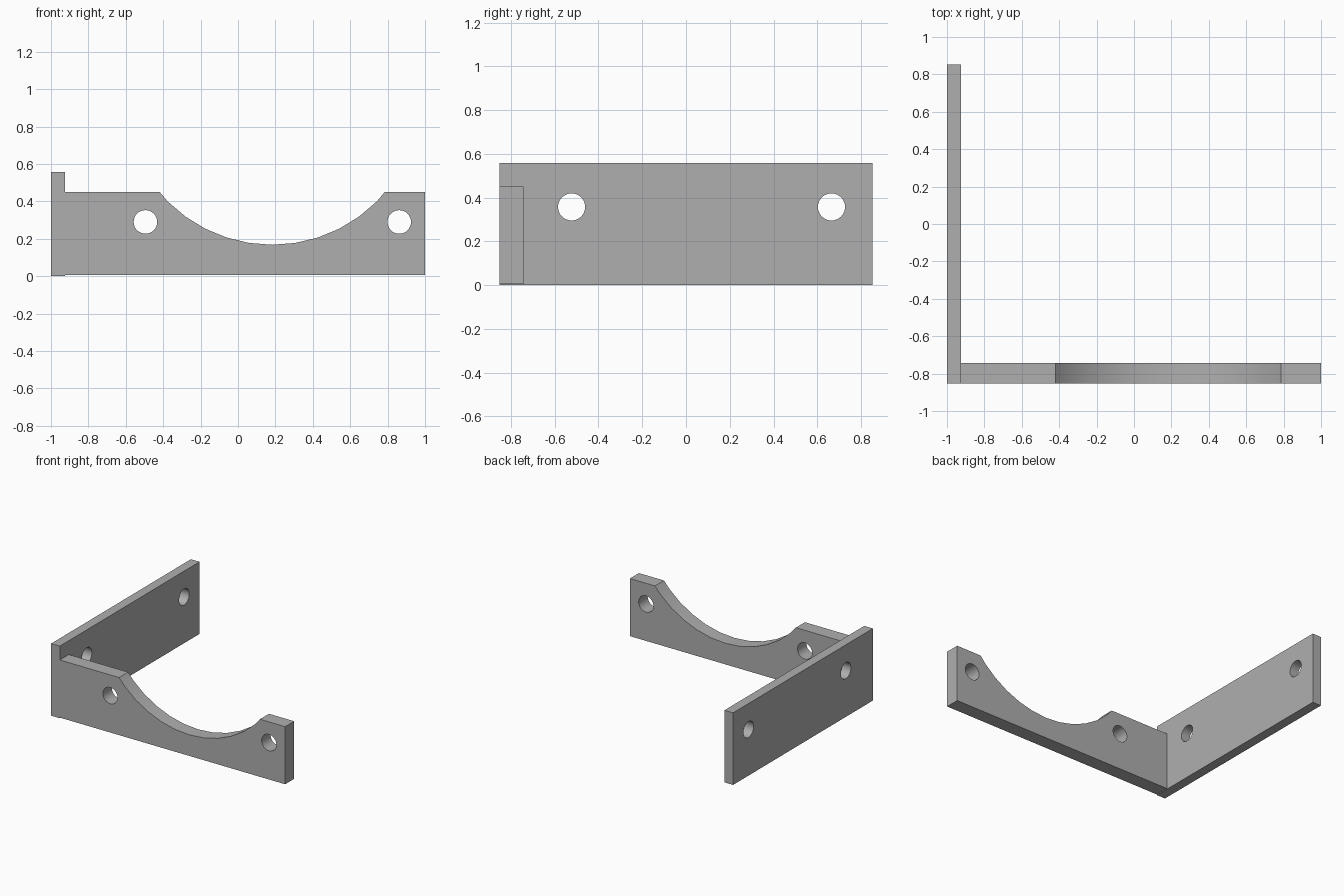
import bpy, bmesh, math
from mathutils import Vector

cube = bpy.data.objects.get("Cube")
if cube:
    bpy.data.objects.remove(cube, do_unlink=True)

grey = bpy.data.materials.new("plain grey")
grey.use_nodes = True
colour = (0.43, 0.43, 0.43, 1)
grey.diffuse_color = colour
grey.node_tree.nodes["Principled BSDF"].inputs["Base Color"].default_value = colour

LEFT, INNER, RIGHT = -1.0, -0.926, 1.0
FRONT, SHELF, BACK = -0.853, -0.743, 0.853
SIDE_TOP, FRONT_TOP, FRONT_BASE = 0.557, 0.45, 0.005


def extrude_profile(name, points, offset):
    """Closed solid from a planar outline pushed along offset."""
    bm = bmesh.new()
    face = bm.faces.new([bm.verts.new(p) for p in points])
    result = bmesh.ops.extrude_face_region(bm, geom=[face])
    moved = [g for g in result["geom"] if isinstance(g, bmesh.types.BMVert)]
    bmesh.ops.translate(bm, verts=moved, vec=Vector(offset))
    bmesh.ops.recalc_face_normals(bm, faces=bm.faces)
    mesh = bpy.data.meshes.new(name)
    bm.to_mesh(mesh)
    bm.free()
    mesh.materials.append(grey)
    obj = bpy.data.objects.new(name, mesh)
    bpy.context.collection.objects.link(obj)
    return obj


def combine(target, tool, operation):
    """Apply a boolean and discard the tool."""
    mod = target.modifiers.new("boolean", "BOOLEAN")
    mod.operation, mod.solver, mod.object = operation, "EXACT", tool
    bpy.context.view_layer.objects.active = target
    bpy.ops.object.modifier_apply(modifier=mod.name)
    bpy.data.objects.remove(tool, do_unlink=True)


def circle(radius, count):
    return [(radius * math.cos(2 * math.pi * i / count),
             radius * math.sin(2 * math.pi * i / count)) for i in range(count)]


# Side plate, with two screw holes
bracket = extrude_profile(
    "mounting_bracket",
    [(LEFT, FRONT, 0), (LEFT, BACK, 0), (LEFT, BACK, SIDE_TOP), (LEFT, FRONT, SIDE_TOP)],
    (INNER - LEFT, 0, 0))

# Front plate, joined to the side plate at the corner
front_plate = extrude_profile(
    "front_plate",
    [(LEFT, FRONT, FRONT_BASE), (RIGHT, FRONT, FRONT_BASE),
     (RIGHT, FRONT, FRONT_TOP), (LEFT, FRONT, FRONT_TOP)],
    (0, SHELF - FRONT, 0))
combine(bracket, front_plate, "UNION")

# Round cradle and screw holes through the front plate
for x, z, radius, count in ((0.183, 0.958, 0.79, 40),
                            (-0.495, 0.29, 0.063, 32), (0.862, 0.29, 0.063, 32)):
    outline = [(x + u, FRONT - 0.1, z + v) for u, v in circle(radius, count)]
    combine(bracket, extrude_profile("bore", outline, (0, 0.3, 0)), "DIFFERENCE")

# Screw holes through the side plate
for y in (-0.523, 0.665):
    outline = [(LEFT - 0.1, y + u, 0.357 + v) for u, v in circle(0.062, 32)]
    combine(bracket, extrude_profile("bore", outline, (0.3, 0, 0)), "DIFFERENCE")

# Smooth bores, sharp plate edges
bpy.ops.object.select_all(action="DESELECT")
bracket.select_set(True)
bpy.context.view_layer.objects.active = bracket
bpy.ops.object.shade_smooth_by_angle(angle=math.radians(30))
